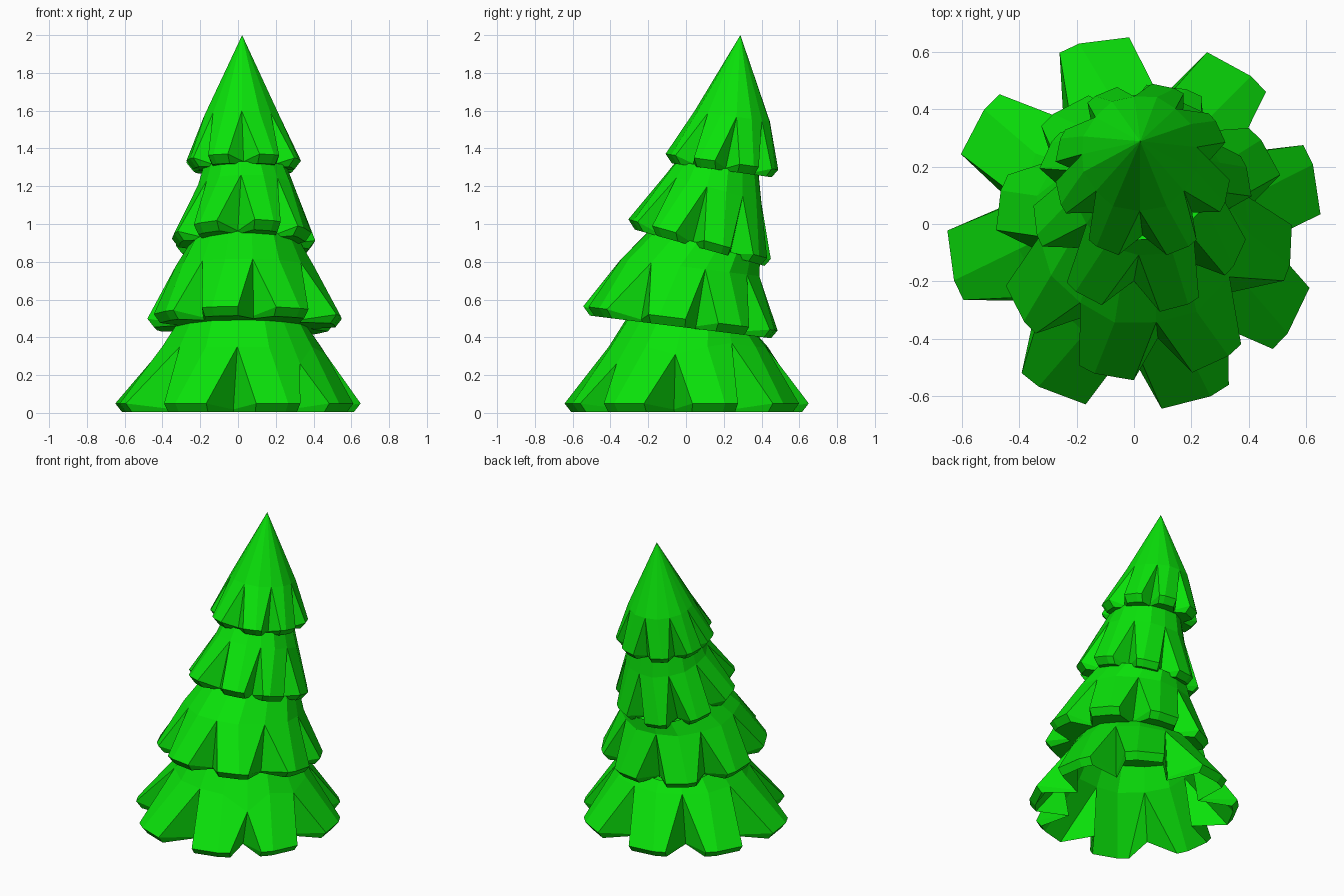
import bpy, bmesh
from math import radians, cos, sin

cube = bpy.data.objects.get("Cube")
if cube:
    bpy.data.objects.remove(cube, do_unlink=True)

GREEN = (0.003, 0.76, 0.003, 1.0)
green = bpy.data.materials.new("leaf green")
green.use_nodes = True
green.diffuse_color = GREEN
green.node_tree.nodes["Principled BSDF"].inputs["Base Color"].default_value = GREEN


def ring(petals, half, centre, r, z, slope, valley=None, low=()):
    """Four points per petal: left corner, middle, right corner, valley.
    Valley is (radius, drop); without it the corners meet at the notch apexes,
    which slide down the cone by the amounts in low."""
    points = []
    n = len(petals)
    for i, a in enumerate(petals):
        before = petals[i - 1] - (360 if i == 0 else 0)
        after = petals[(i + 1) % n] + (360 if i == n - 1 else 0)
        gap_before, gap_after = (before + a) / 2, (a + after) / 2
        if valley is None:
            drop0, drop1 = (low[i - 1], low[i]) if low else (0, 0)
            end = (gap_after, r + 0.75 * drop1, drop1)
            spots = [(gap_before, r + 0.75 * drop0, drop0), (a, r * 1.03, 0), end, end]
        else:
            middle = a + half * (-0.4 if i % 2 else 0.4)
            spots = [(a - half, r, 0), (middle, r * 1.01, 0), (a + half, r, 0),
                     (gap_after, *valley)]
        for angle, radius, drop in spots:
            x, y = radius * cos(radians(angle)), radius * sin(radians(angle))
            points.append((centre[0] + x, centre[1] + y, z + slope * y - drop))
    return points


def tier(name, petals, slope, top_slope, rim, valley, mid, top, low=(), hollow=False):
    """Skirt of branches; rim, mid and top are (x, y, z, radius)."""
    lip, half = 0.045, 11

    def level(spec, tilt, inset=0.0, drop=0.0, **kw):
        x, y, z, r = spec
        return ring(petals, half, (x, y), max(r - inset, 0), z - drop, tilt, **kw)

    rings = [level(top, top_slope), level(mid, slope, low=low),
             level(rim, slope, valley=(valley, lip * 0.7)),
             level(rim, slope, 0.035, lip, valley=(valley - 0.015, 0))]
    if hollow:
        rings += [level(mid, slope, 0.045, 0.02, low=low), level(top, top_slope, 0.035)]
    else:
        rings.append(level(rim, slope, rim[3], lip))
    bm = bmesh.new()
    loops = [[bm.verts.new(p) for p in points] for points in rings]
    count = len(loops[0])
    for up, down in zip(loops, loops[1:]):
        for j in range(count):
            k = (j + 1) % count
            bm.faces.new((up[j], down[j], down[k], up[k]))
    bmesh.ops.remove_doubles(bm, verts=bm.verts, dist=0.0005)
    mesh = bpy.data.meshes.new(name)
    bm.to_mesh(mesh)
    bm.free()
    mesh.materials.append(green)
    obj = bpy.data.objects.new(name, mesh)
    bpy.context.collection.objects.link(obj)


# Four leaning skirts of branches, from the ground up; the lowest is open below
tier("bottom_branches", [-167, -116, -70.5, -31, 14, 56, 102.5, 147], 0.0, -0.125,
     (0, 0, 0.05, 0.65), 0.43, (0.02, 0.01, 0.35, 0.42), (0.02, 0.03, 0.457, 0.345),
     low=(0, 0, 0.09, 0.04, -0.02, 0, 0, 0), hollow=True)
tier("lower_branches", [-148, -105, -60, -8, 34, 78, 123, 168], -0.125, -0.28,
     (0.035, -0.03, 0.50, 0.515), 0.37, (0.03, 0.02, 0.77, 0.365), (0.035, 0.1, 0.89, 0.29))
tier("upper_branches", [-168, -123, -70, -30, 15, 60, 105, 150], -0.28, -0.14,
     (0.03, 0.07, 0.92, 0.38), 0.27, (0.045, 0.145, 1.19, 0.255), (0.04, 0.165, 1.30, 0.22))
tier("tree_top", [-162, -117, -63, -17, 30, 73, 118, 163], -0.14, 0.0,
     (0.03, 0.185, 1.33, 0.305), 0.225, (0.02, 0.245, 1.57, 0.2), (0.022, 0.288, 2.0, 0.0))
